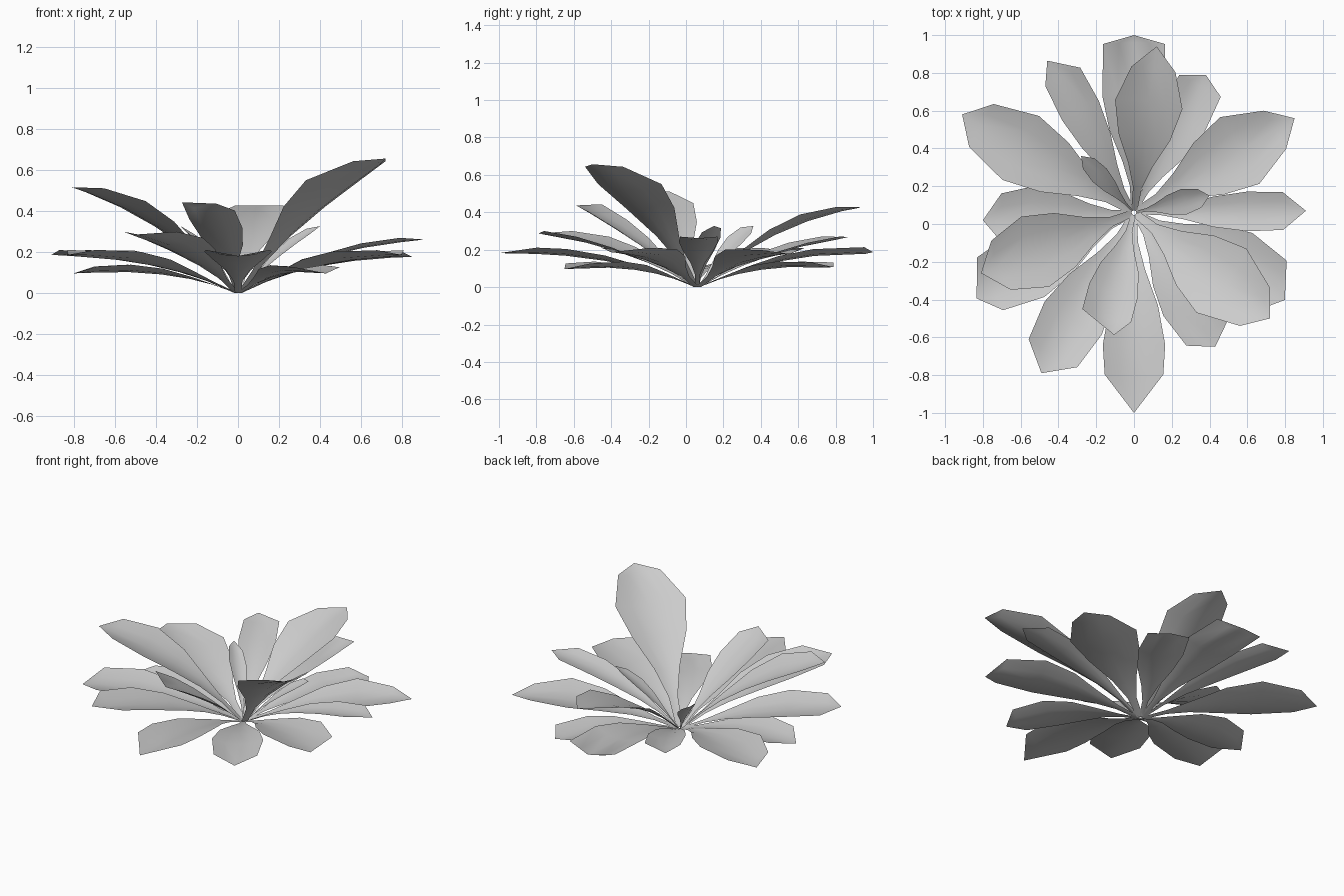
import bpy
from mathutils import Vector

if "Cube" in bpy.data.objects:
    bpy.data.objects.remove(bpy.data.objects["Cube"])

# Common leaf template: position along the midrib, half-width factor
STATIONS = [(0, .09), (.14, .13), (.28, .36), (.46, .77), (.66, 1)]
CENTRE = Vector((0, .06, .005))


def leaf(name, tip, half_width, shoulder, arch, neck=.87, skew=0, roll=0, cup=.22):
    """Arched, cupped blade; neck = where the tip facets start, skew = sideways tip shift."""
    tip = Vector(tip)
    out = Vector((tip.x - CENTRE.x, tip.y - CENTRE.y, 0)).normalized()
    base = CENTRE + out * .012
    side = (Vector((-out.y, out.x, 0)) + Vector((0, 0, roll))).normalized()
    span = tip - base
    normal = span.normalized().cross(side).normalized()
    if normal.z < 0:
        normal.negate()
    verts, rows = [], []
    for t, f in STATIONS + [(neck, shoulder), (1, 0)]:
        mid = base + span * t + Vector((0, 0, arch * 4 * t * (1 - t)))
        row = []
        for u in ((skew,) if f == 0 else (-1, -.5, 0, .5, 1)):
            h = half_width * (f or 1)
            bend = cup * h * (u * u - .3) * min(1, t * 3) if f else 0
            row.append(len(verts))
            verts.append(mid + side * (u * h) + normal * bend)
        rows.append(row)
    faces = []
    for a, b in zip(rows, rows[1:]):
        for i in range(4):
            if len(b) == 1:
                faces.append((a[i], a[i + 1], b[0]))
            else:
                faces.append((a[i], a[i + 1], b[i + 1], b[i]))
    mesh = bpy.data.meshes.new(name)
    mesh.from_pydata(verts, [], faces)
    mesh.update()
    if sum(p.normal.z for p in mesh.polygons) < 0:
        mesh.flip_normals()
    mesh.shade_smooth()
    ob = bpy.data.objects.new(name, mesh)
    bpy.context.collection.objects.link(ob)


# Low outer ring
leaf("back_leaf", (0, 1.0, .19), .168, .97, .06, neck=.955)
leaf("back_right_short_leaf", (.38, .79, .11), .135, .92, .05, neck=.92)
leaf("back_right_leaf", (.85, .56, .18), .205, .57, .06, neck=.88)
leaf("right_leaf", (.91, .07, .265), .105, .95, .06)
leaf("front_right_leaf", (.82, -.36, .19), .19, .75, .055, neck=.91, skew=-.25)
leaf("front_right_short_leaf", (.43, -.65, .1), .15, .85, .055, neck=.9)
leaf("front_leaf", (0, -1.0, .185), .165, .94, .065, neck=.81)
leaf("front_left_leaf", (-.49, -.79, .29), .175, .85, .06, neck=.88)
leaf("left_front_leaf", (-.85, -.36, .19), .19, .82, .055, neck=.9, skew=.2)
leaf("left_leaf", (-.8, .02, .1), .165, .83, .055)
leaf("back_left_leaf", (-.91, .58, .19), .195, .67, .06, neck=.89)
leaf("back_left_narrow_leaf", (-.43, .88, .27), .11, .95, .05, neck=.88, skew=.3)

# Raised inner leaves
leaf("upper_back_leaf", (.12, .94, .43), .18, .65, .09)
leaf("upper_front_right_leaf", (.72, -.5, .66), .215, .6, .1, neck=.9)
leaf("upper_left_leaf", (-.81, -.26, .52), .2, .7, .09, neck=.88)
leaf("upper_front_left_leaf", (-.17, -.57, .45), .135, 1, .03, neck=.88, skew=.5, roll=-.15)

# Small young leaves at the crown
leaf("young_right_leaf", (.4, .15, .33), .07, .75, .03, roll=.2)
leaf("young_back_left_leaf", (-.28, .36, .33), .055, .8, .03, roll=.4)

# Rest the crown on the ground
low = min(v.co.z for o in bpy.data.objects for v in o.data.vertices)
for o in bpy.data.objects:
    for v in o.data.vertices:
        v.co.z -= low
